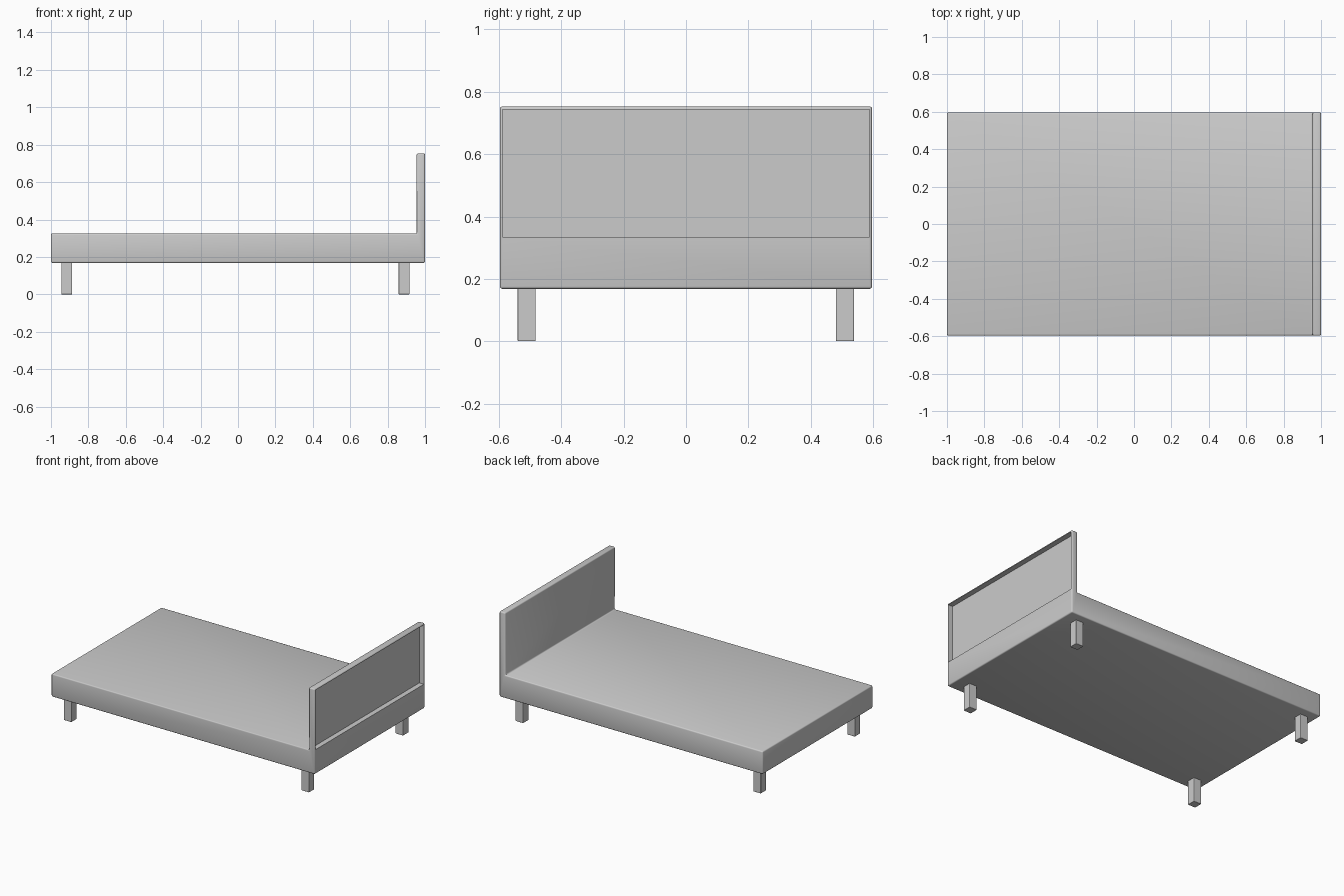
import bpy, bmesh

if "Cube" in bpy.data.objects:
    bpy.data.objects.remove(bpy.data.objects["Cube"])


def box(name, lo, hi, bevel=0.0):
    bpy.ops.mesh.primitive_cube_add(size=1, location=[(a + b) / 2 for a, b in zip(lo, hi)])
    ob = bpy.context.object
    ob.name = name
    ob.scale = [b - a for a, b in zip(lo, hi)]
    bpy.ops.object.transform_apply(location=False, rotation=False, scale=True)
    if bevel:
        add_bevel(ob, bevel)
    return ob


def add_bevel(ob, width):
    m = ob.modifiers.new("rounded_edges", 'BEVEL')
    m.width = width
    m.segments = 3
    m.limit_method = 'ANGLE'


# Bed base and headboard: one L-shaped profile extruded across the width
profile = [(-1, 0.168), (1, 0.168), (1, 0.753), (0.955, 0.753), (0.955, 0.325), (-1, 0.325)]
bm = bmesh.new()
face = bm.faces.new([bm.verts.new((x, -0.597, z)) for x, z in profile])
ext = bmesh.ops.extrude_face_region(bm, geom=[face])
bmesh.ops.translate(bm, vec=(0, 1.194, 0),
                    verts=[g for g in ext["geom"] if isinstance(g, bmesh.types.BMVert)])
bmesh.ops.recalc_face_normals(bm, faces=bm.faces)
mesh = bpy.data.meshes.new("bed_frame")
bm.to_mesh(mesh)
bm.free()
frame = bpy.data.objects.new("bed_frame", mesh)
bpy.context.collection.objects.link(frame)
add_bevel(frame, 0.008)

# Recess in the rear of the headboard
cutter = box("recess_cutter", (0.965, -0.588, 0.335), (1.05, 0.588, 0.743))
cutter.hide_render = True
cutter.hide_viewport = False
cutter.display_type = 'WIRE'
cut = frame.modifiers.new("headboard_recess", 'BOOLEAN')
cut.operation = 'DIFFERENCE'
cut.solver = 'EXACT'
cut.object = cutter

# Apply the shaping, drop the cutter, smooth the rounded edges
bpy.ops.object.select_all(action='DESELECT')
bpy.context.view_layer.objects.active = frame
frame.select_set(True)
for m in list(frame.modifiers):
    bpy.ops.object.modifier_apply(modifier=m.name)
bpy.data.objects.remove(cutter)
bpy.ops.object.shade_smooth_by_angle()

# Four square legs
for end, x in (("foot", -0.945), ("head", 0.859)):
    for side, y in (("front", -0.54), ("back", 0.481)):
        box(f"{end}_{side}_leg", (x, y, 0), (x + 0.058, y + 0.058, 0.18), 0.003)
        bpy.ops.object.shade_smooth_by_angle()
